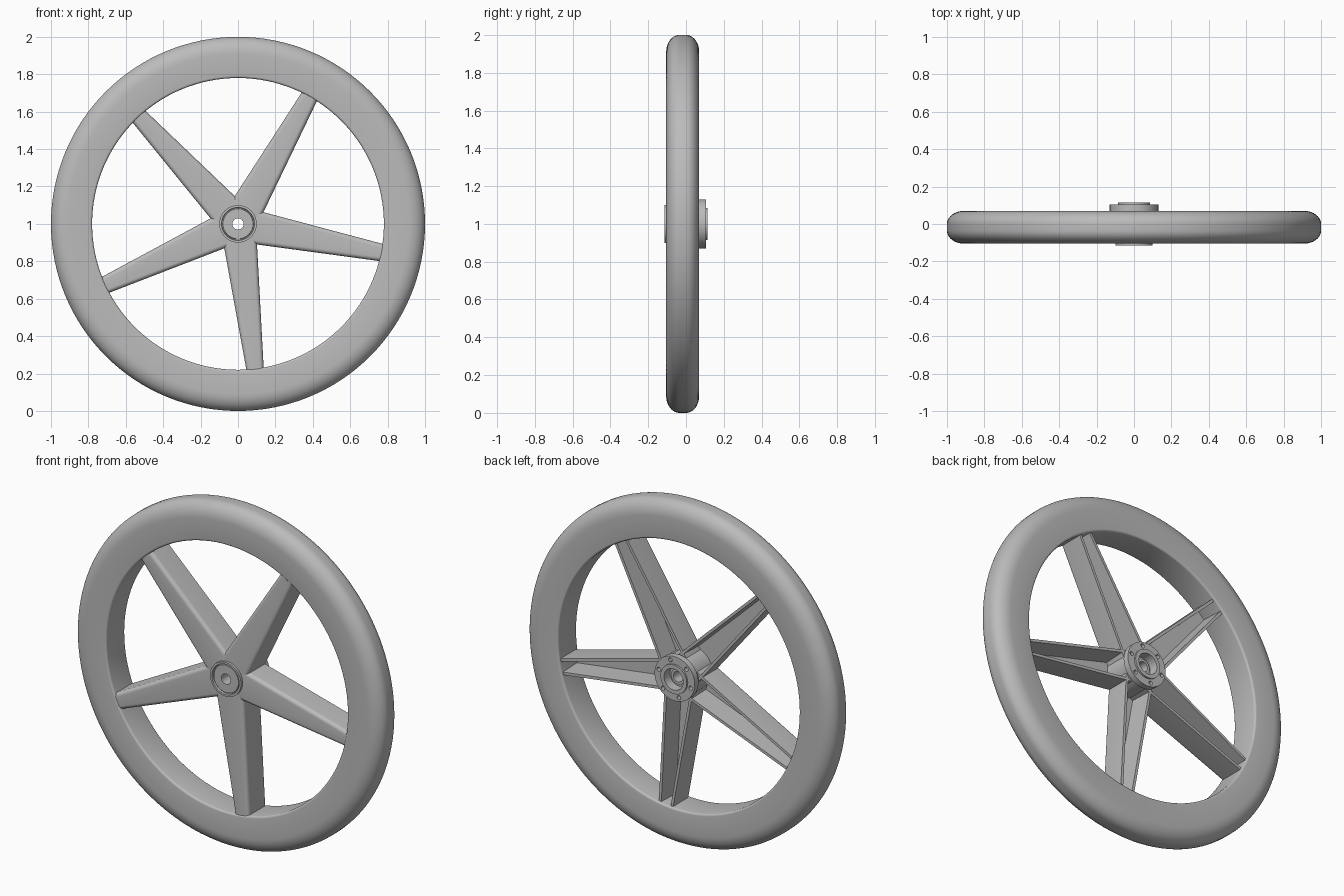
import bpy, bmesh, math

cube = bpy.data.objects.get("Cube")
if cube:
    bpy.data.objects.remove(cube, do_unlink=True)

# One plain cast-metal colour
grey = bpy.data.materials.new("cast_grey")
grey.use_nodes = True
colour = (0.5, 0.5, 0.5, 1)
grey.diffuse_color = colour
for node in grey.node_tree.nodes:
    if node.type == 'BSDF_PRINCIPLED':
        node.inputs["Base Color"].default_value = colour

CENTRE_Z = 1.0


def polar(r, side, y, angle):
    """Point at radius r, offset sideways, on the wheel's plane at depth y."""
    c, s = math.cos(angle), math.sin(angle)
    return (r * c - side * s, y, CENTRE_Z + r * s + side * c)


def loft(name, rings, closed):
    """Skin matching rings of points; closed joins last to first."""
    bm = bmesh.new()
    loops = [[bm.verts.new(p) for p in ring] for ring in rings]
    pairs = list(zip(loops, loops[1:]))
    if closed:
        pairs.append((loops[-1], loops[0]))
    else:
        bm.faces.new(loops[0])
        bm.faces.new(loops[-1])
    n = len(loops[0])
    for a, b in pairs:
        for i in range(n):
            j = (i + 1) % n
            bm.faces.new((a[i], a[j], b[j], b[i]))
    bmesh.ops.recalc_face_normals(bm, faces=bm.faces)
    mesh = bpy.data.meshes.new(name)
    bm.to_mesh(mesh)
    bm.free()
    mesh.materials.append(grey)
    obj = bpy.data.objects.new(name, mesh)
    bpy.context.collection.objects.link(obj)
    return obj


def lathe(name, profile, steps=128):
    rings = [[polar(r, 0, y, math.tau * k / steps) for r, y in profile]
             for k in range(steps)]
    return loft(name, rings, True)


def select_only(obj):
    bpy.ops.object.select_all(action='DESELECT')
    obj.select_set(True)
    bpy.context.view_layer.objects.active = obj


def smooth(obj):
    select_only(obj)
    bpy.ops.object.shade_smooth_by_angle(angle=math.radians(32))


def arc(cx, cy, rx, ry, start, end, steps):
    angles = [math.radians(start + (end - start) * k / steps)
              for k in range(steps + 1)]
    return [(cx + rx * math.cos(t), cy + ry * math.sin(t)) for t in angles]


# Rim: flat sides, large rounded outer corners, small inner ones
FRONT, BACK, INNER = -0.105, 0.07, 0.78
rim_profile = (
    arc(0.91, FRONT + 0.07, 0.09, 0.07, -90, 0, 10)
    + arc(0.91, BACK - 0.07, 0.09, 0.07, 0, 90, 10)
    + arc(INNER + 0.012, BACK - 0.012, 0.012, 0.012, 90, 180, 4)
    + arc(INNER + 0.012, FRONT + 0.012, 0.012, 0.012, 180, 270, 4))
smooth(lathe("rim", rim_profile))

# Hub: grooved front disc, barrel, rear flange and recessed boss
hub = lathe("hub", [
    (0.03, -0.11), (0.08, -0.11), (0.082, -0.104), (0.086, -0.104),
    (0.088, -0.115), (0.1, -0.115), (0.1, -0.097), (0.12, -0.097),
    (0.12, 0.07), (0.13, 0.07), (0.13, 0.105), (0.085, 0.105),
    (0.085, 0.115), (0.062, 0.115), (0.062, 0.06), (0.045, 0.06),
    (0.045, 0.075), (0.03, 0.075)], 64)

# Bolt holes sunk into the rear flange
for k in range(6):
    angle = math.tau * k / 6 + math.radians(15)
    x, _, z = polar(0.107, 0, 0, angle)
    bpy.ops.mesh.primitive_cylinder_add(
        vertices=16, radius=0.012, depth=0.06,
        location=(x, 0.105, z), rotation=(math.pi / 2, 0, 0))
    cutter = bpy.context.object
    cutter.hide_render = True
    select_only(hub)
    cut = hub.modifiers.new("bolt_hole", 'BOOLEAN')
    cut.operation = 'DIFFERENCE'
    cut.solver = 'EXACT'
    cut.object = cutter
    bpy.ops.object.modifier_apply(modifier=cut.name)
    bpy.data.objects.remove(cutter, do_unlink=True)
smooth(hub)


def channel(half_width):
    """U section open to the rear, with rounded front edges."""
    front, back, floor = -0.1, 0.055, -0.075
    fillet, wall = 0.022, 0.016
    half = arc(half_width - fillet, front + fillet, fillet, fillet, -90, 0, 6)
    half += [(half_width, back), (half_width - wall, back),
             (half_width - wall - 0.005, floor)]
    return half + [(-s, y) for s, y in reversed(half)]


# Five tapered channel spokes
for k in range(5):
    angle = math.radians(60.7 + 72 * k)
    ends = [(0.075, 0.091), (0.79, 0.046)]
    rings = [[polar(r, s, y, angle) for s, y in channel(w)] for r, w in ends]
    smooth(loft(f"spoke_{k + 1}", rings, False))
